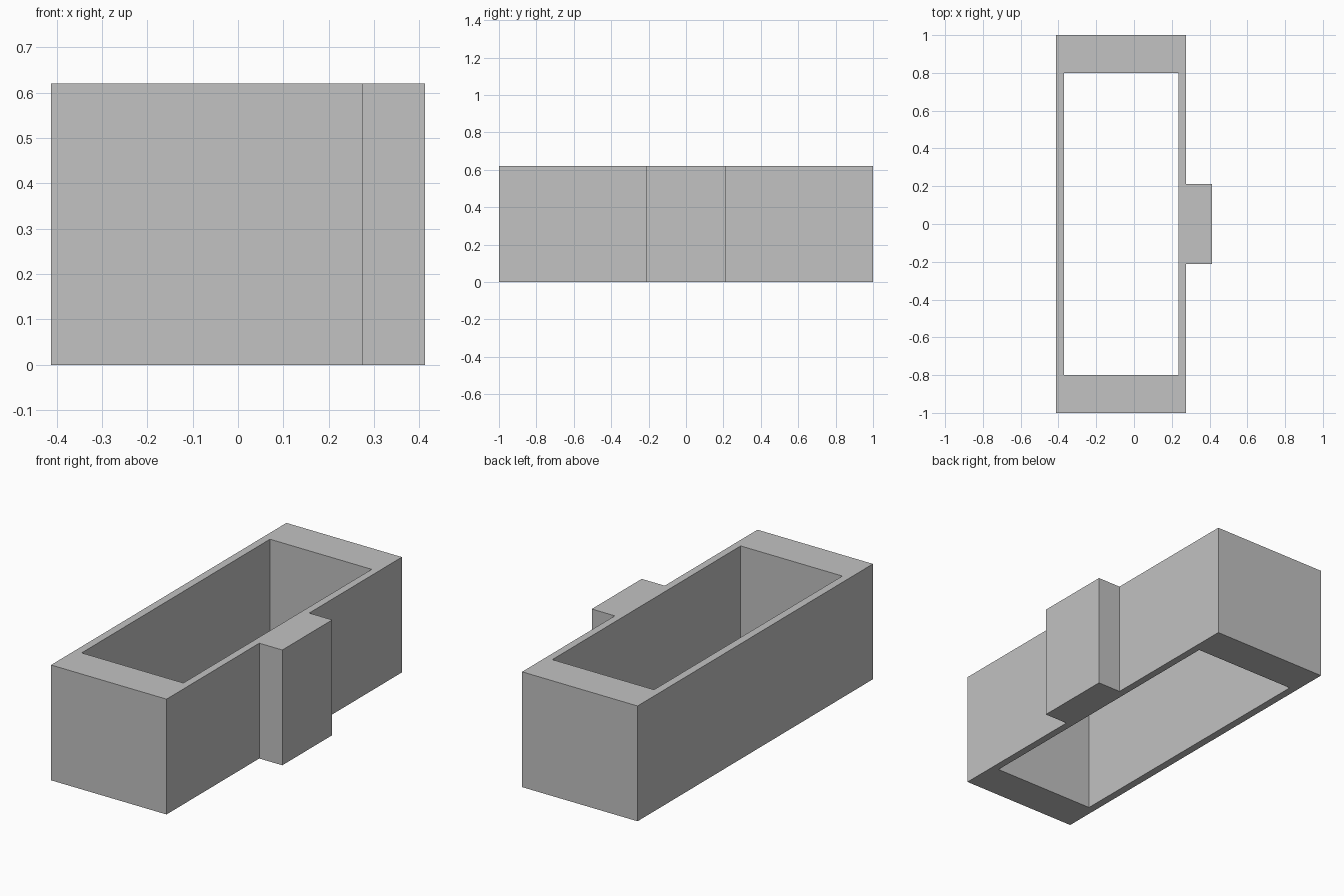
import bpy
import bmesh

cube = bpy.data.objects.get("Cube")
if cube:
    bpy.data.objects.remove(cube, do_unlink=True)

HEIGHT = 0.62

grey = bpy.data.materials.new("plain_grey")
grey.use_nodes = True
colour = (0.54, 0.54, 0.54, 1.0)
grey.diffuse_color = colour
grey.node_tree.nodes["Principled BSDF"].inputs["Base Color"].default_value = colour

# Open rectangular frame with a block on its right-hand wall, seen in plan
half_outline = [(0.412, 0.212), (0.275, 0.212), (0.275, 1.0), (-0.412, 1.0)]
outline = half_outline + [(x, -y) for x, y in reversed(half_outline)]
opening = [(0.235, 0.8), (-0.37, 0.8), (-0.37, -0.8), (0.235, -0.8)]

bm = bmesh.new()
edges = []
for loop in (outline, opening):
    verts = [bm.verts.new((x, y, 0)) for x, y in loop]
    edges += [bm.edges.new((v, verts[i - 1])) for i, v in enumerate(verts)]

# Fill between the two loops, then raise the walls
bmesh.ops.triangle_fill(bm, edges=edges, use_beauty=True)
base = bm.faces[:]
raised = bmesh.ops.extrude_face_region(bm, geom=base, use_keep_orig=True)
top = [v for v in raised["geom"] if isinstance(v, bmesh.types.BMVert)]
bmesh.ops.translate(bm, verts=top, vec=(0, 0, HEIGHT))
bmesh.ops.recalc_face_normals(bm, faces=bm.faces[:])

mesh = bpy.data.meshes.new("hollow_frame")
bm.to_mesh(mesh)
bm.free()
mesh.materials.append(grey)
frame = bpy.data.objects.new("hollow_frame", mesh)
bpy.context.collection.objects.link(frame)
